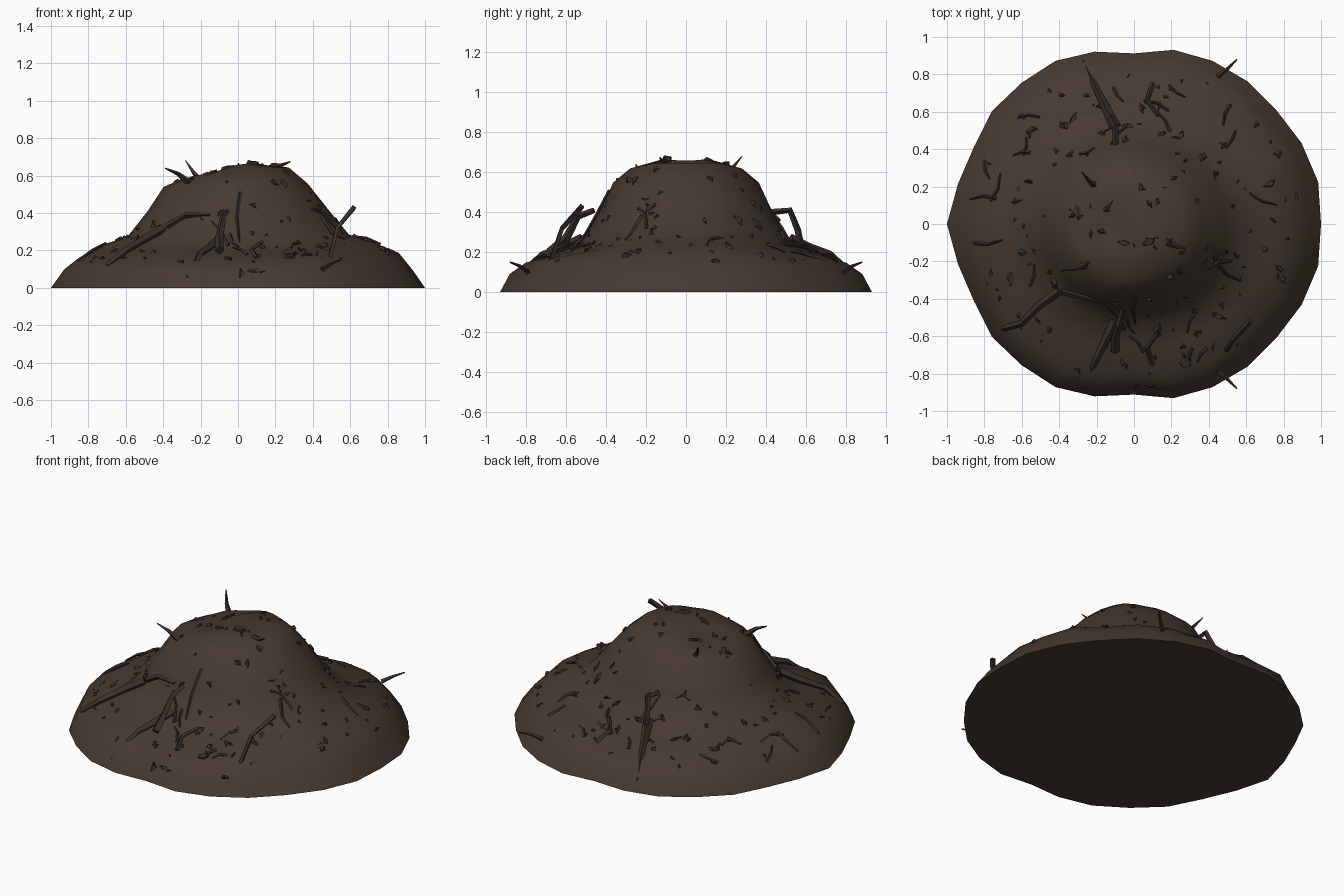
import bpy, bmesh, math, random
from mathutils import Vector, Matrix, noise
from mathutils.bvhtree import BVHTree

if "Cube" in bpy.data.objects:
    bpy.data.objects.remove(bpy.data.objects["Cube"])

random.seed(7)

def material(name, rgb):
    m = bpy.data.materials.new(name)
    m.diffuse_color = (*rgb, 1)
    m.use_nodes = True
    m.node_tree.nodes["Principled BSDF"].inputs["Base Color"].default_value = m.diffuse_color
    return m

SOIL = material("soil brown", (0.062, 0.042, 0.030))
DEBRIS = material("dark debris", (0.040, 0.029, 0.023))

def finish(bm, name, mat):
    bmesh.ops.recalc_face_normals(bm, faces=bm.faces)
    me = bpy.data.meshes.new(name)
    bm.to_mesh(me)
    me.materials.append(mat)
    ob = bpy.data.objects.new(name, me)
    bpy.context.collection.objects.link(ob)
    return ob

# Slope profiles (radius, height) towards +x, -x and the sides
RIGHT = [(1, 0), (.93, .10), (.86, .185), (.73, .235), (.60, .285), (.49, .41), (.37, .55), (.27, .65), (.13, .66)]
LEFT = [(1, 0), (.94, .10), (.86, .16), (.72, .235), (.60, .28), (.49, .41), (.40, .53), (.30, .58), (.15, .605)]
SIDE = [(.93, 0), (.885, .09), (.81, .145), (.66, .19), (.53, .235), (.44, .39), (.36, .55), (.27, .62), (.14, .655)]
# Rim radius from +x round to -x, mirrored across y
RIM = [1.0, 1.01, .995, .975, .975, .968, .955, .912, .945, .968, .965, .97, .95, .965, 1.0]

# Mound: rings blended between the profiles
bm = bmesh.new()
half = len(RIM) - 1
n = half * 2
rings = []
for k in range(len(RIGHT)):
    ring = []
    for i in range(n):
        a = 2 * math.pi * i / n
        c, s = math.cos(a), math.sin(a)
        end = RIGHT[k] if c > 0 else LEFT[k]
        w = c * c
        r = end[0] * w + SIDE[k][0] * (1 - w)
        z = end[1] * w + SIDE[k][1] * (1 - w)
        base = w + .93 * (1 - w)
        fade = max(0, 1 - k / 6)
        r *= 1 + (RIM[i if i <= half else n - i] / base - 1) * fade
        if k:
            p = Vector((c * r, abs(s * r), z))
            z += .022 * noise.noise(p * 5)
            r += .018 * noise.noise(p * 5 + Vector((9, 3, 1)))
        ring.append(bm.verts.new((c * r, s * r, z)))
    rings.append(ring)
for lo, hi in zip(rings, rings[1:]):
    for i in range(n):
        j = (i + 1) % n
        bm.faces.new((lo[i], lo[j], hi[j], hi[i]))
peak = bm.verts.new((0, 0, .645))
for i in range(n):
    bm.faces.new((rings[-1][i], rings[-1][(i + 1) % n], peak))
bm.faces.new(rings[0][::-1])
bmesh.ops.recalc_face_normals(bm, faces=bm.faces)
tree = BVHTree.FromBMesh(bm)
mound = finish(bm, "mound", SOIL)
bm.free()
bpy.context.view_layer.objects.active = mound
mound.select_set(True)
bpy.ops.object.shade_smooth_by_angle(angle=math.radians(50))

def ground(x, y):
    hit, nor, _, _ = tree.ray_cast(Vector((x, y, 2)), Vector((0, 0, -1)))
    return (hit, nor) if hit else (Vector((x, y, 0)), Vector((0, 0, 1)))

# Clods and bark chips: flattened irregular lumps half sunk in the soil
def chip(bm, x, y, size):
    hit, nor = ground(x, y)
    rot = nor.to_track_quat('Z', 'Y').to_matrix().to_4x4()
    rot = rot @ Matrix.Rotation(random.uniform(0, 6.28), 4, 'Z') @ Matrix.Rotation(random.uniform(-.5, .5), 4, 'X')
    lx, ly, lz = size * random.uniform(.8, 1.7), size * random.uniform(.4, .9), size * random.uniform(.4, .9)
    sides = random.choice((3, 4, 4, 5))
    mat = Matrix.Translation(hit) @ rot @ Matrix.Diagonal((lx, ly, lz, 1))
    made = bmesh.ops.create_cone(bm, cap_ends=True, segments=sides, radius1=1,
                                 radius2=random.uniform(.2, .8), depth=1.2, matrix=mat)
    for v in made["verts"]:
        v.co += Vector([random.uniform(-.3, .3) * size for _ in range(3)])

# Twigs: tapered four-sided tubes along a few points
def twig(bm, pts, r0, r1):
    pts = [Vector(p) for p in pts]
    loops = []
    for i, p in enumerate(pts):
        d = pts[min(i + 1, len(pts) - 1)] - pts[max(i - 1, 0)]
        q = d.to_track_quat('Z', 'Y')
        r = r0 + (r1 - r0) * i / (len(pts) - 1)
        loops.append([bm.verts.new(p + q @ Vector((r * math.cos(t), r * math.sin(t), 0)))
                      for t in (0, 1.57, 3.14, 4.71)])
    for a, b in zip(loops, loops[1:]):
        for i in range(4):
            j = (i + 1) % 4
            bm.faces.new((a[i], a[j], b[j], b[i]))
    bm.faces.new(loops[0][::-1])
    bm.faces.new(loops[-1])

def lying(bm, xy, lift, r0, r1):
    pts = [ground(x, y)[0] + Vector((0, 0, l)) for (x, y), l in zip(xy, lift)]
    twig(bm, pts, r0, r1)

chips = bmesh.new()
for i in range(150):
    r = random.uniform(.42, .88) if random.random() < .8 else random.uniform(.1, .42)
    a = random.uniform(0, 2 * math.pi)
    chip(chips, r * math.cos(a), r * math.sin(a) * .95, random.uniform(.012, .032))
for x, y in ((.02, -.87), (.1, -.87), (-.05, .45), (.05, .62), (-.32, .57), (-.55, .5), (-.3, -.78), (.2, -.28)):
    chip(chips, x, y, .035)
finish(chips, "soil_chips", DEBRIS)

sticks = bmesh.new()
# Fallen branches on both flanks
for s in (1, -1):
    lying(sticks, [(-.27, .87 * s), (-.2, .72 * s), (-.15, .62 * s), (-.1, .52 * s)], (-.01, .02, .02, .02), .012, .03)
    twig(sticks, [(.45, .79 * s, .1), (.5, .83 * s, .13), (.55, .88 * s, .15)], .014, .004)
    lying(sticks, [(.1, .75 * s), (.07, .66 * s), (.13, .58 * s)], (0, .02, .03), .015, .01)
lying(sticks, [(-.7, -.56), (-.6, -.53), (-.5, -.43), (-.4, -.36)], (0, .03, .03, .02), .015, .025)
lying(sticks, [(-.38, -.36), (-.28, -.39), (-.15, -.42)], (.01, .02, .0), .02, .01)
# Raised bent sticks
twig(sticks, [(.49, -.68, .15), (.53, -.62, .32), (.62, -.52, .43)], .012, .016)
twig(sticks, [(-.1, .42, .40), (-.1, .52, .41), (-.12, .56, .31), (-.12, .58, .2)], .016, .018)
twig(sticks, [(-.1, -.68, .2), (-.1, -.6, .27), (-.08, -.54, .38), (-.06, -.46, .41)], .025, .014)
# Spiky twigs around the summit
twig(sticks, [(-.26, -.22, .56), (-.32, -.24, .61), (-.39, -.25, .64)], .02, .003)
twig(sticks, [(-.2, .2, .57), (-.24, .23, .62), (-.28, .28, .68)], .02, .003)
twig(sticks, [(.18, -.1, .65), (.23, -.12, .655), (.28, -.13, .675)], .018, .003)
# Small scattered twigs
for _ in range(26):
    r, a, d = random.uniform(.48, .85), random.uniform(0, 6.28), random.uniform(0, 6.28)
    x, y, l = r * math.cos(a), r * math.sin(a) * .93, random.uniform(.04, .08)
    dx, dy = l * math.cos(d), l * math.sin(d)
    lying(sticks, [(x - dx, y - dy), (x + dy * .2, y - dx * .2), (x + dx, y + dy)], (0, .012, .008), .011, .005)
finish(sticks, "twigs", DEBRIS)
